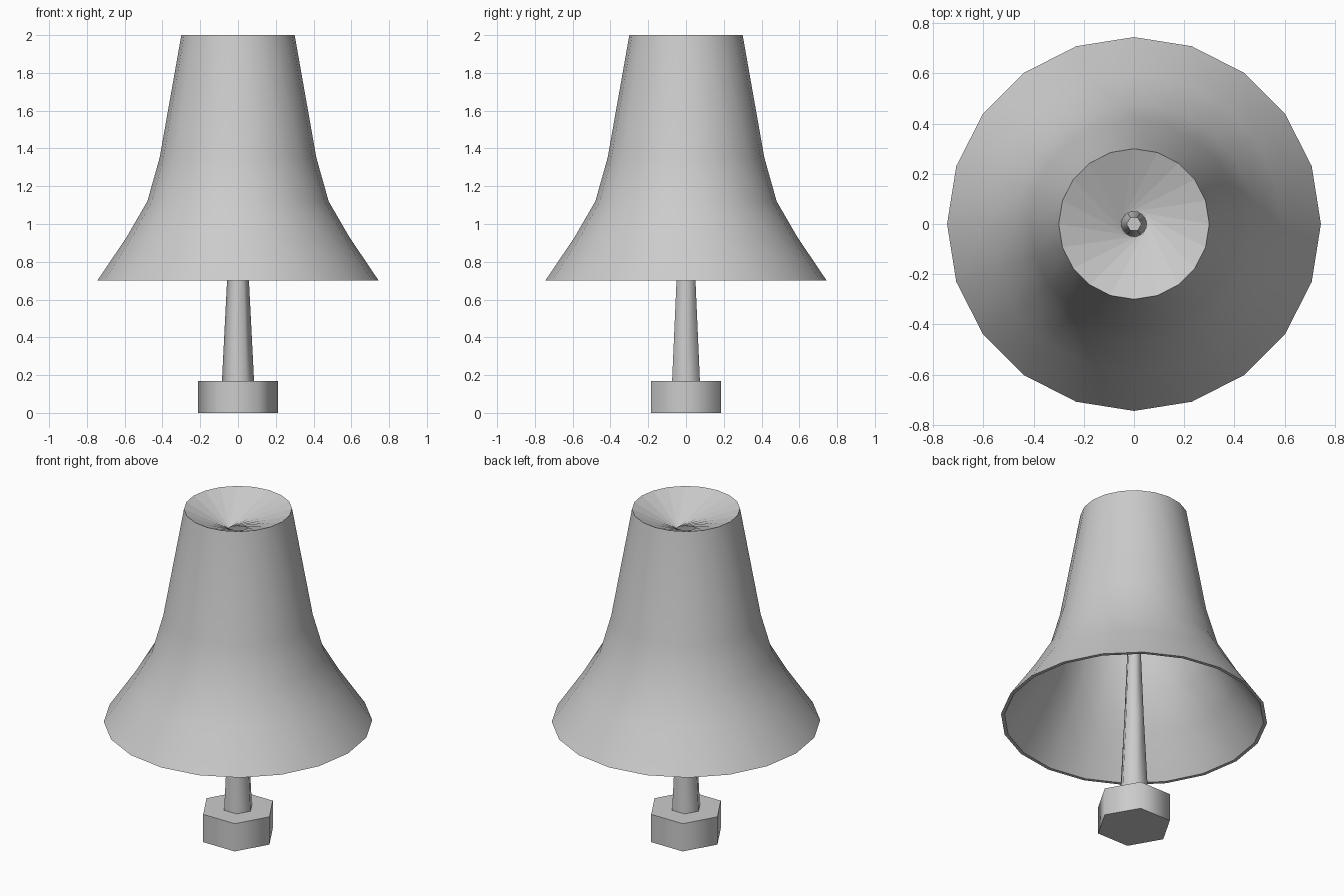
import bpy, bmesh
from math import cos, sin, pi, radians

if "Cube" in bpy.data.objects:
    bpy.data.objects.remove(bpy.data.objects["Cube"])


def lathe(name, profile, sides, smooth_angle, twists=None, cap=False):
    """Join rings of (radius, z); twists[i] is the extra index shift before ring i."""
    twists = twists or {}
    bm = bmesh.new()
    rings = [[bm.verts.new((r * cos(2 * pi * k / sides), r * sin(2 * pi * k / sides), z))
              for k in range(sides)] for r, z in profile]
    for i in range(len(rings) - 1):
        a, b, s = rings[i], rings[i + 1], twists.get(i + 1, 0)
        for k in range(sides):
            n = (k + 1) % sides
            p, q = b[(k + s) % sides], b[(n + s) % sides]
            if s:  # twisted quads are split so the iris keeps its shape
                bm.faces.new((a[k], a[n], p))
                bm.faces.new((a[n], q, p))
            else:
                bm.faces.new((a[k], a[n], q, p))
    if cap:
        bm.faces.new(rings[0][::-1])
        bm.faces.new(rings[-1])
    bmesh.ops.recalc_face_normals(bm, faces=bm.faces)
    mesh = bpy.data.meshes.new(name)
    bm.to_mesh(mesh)
    bm.free()
    obj = bpy.data.objects.new(name, mesh)
    bpy.context.collection.objects.link(obj)
    bpy.ops.object.select_all(action='DESELECT')
    obj.select_set(True)
    bpy.context.view_layer.objects.active = obj
    bpy.ops.object.shade_smooth_by_angle(angle=radians(smooth_angle))
    return obj


# Bell: inner wall upward is joined to the top rim by a twisted, iris-like crown
outer = [(0.30, 2.0), (0.415, 1.35), (0.48, 1.12), (0.59, 0.93), (0.745, 0.70)]
inner = [(0.725, 0.70), (0.57, 0.93), (0.46, 1.12), (0.395, 1.35), (0.33, 1.75)]
lathe("bell", outer + inner + [outer[0]], 20, 40, twists={len(outer + inner): -8})

# Clapper: six-sided weight with a tapering stem
lathe("clapper", [(0.213, 0.0), (0.213, 0.17), (0.085, 0.17), (0.058, 0.70),
                  (0.041, 1.11), (0.03, 1.40)], 6, 65, cap=True)
